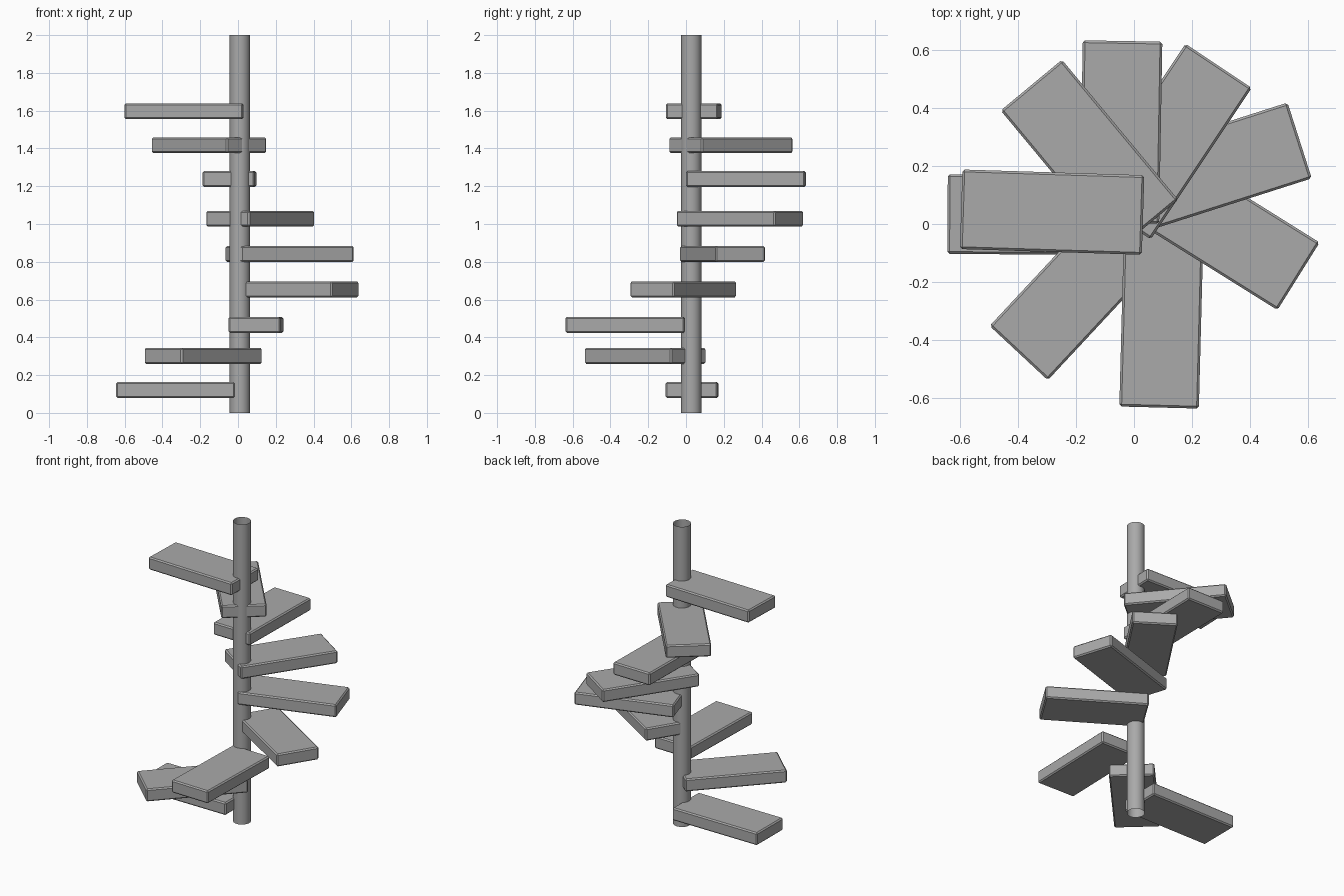
import bpy
from math import radians

cube = bpy.data.objects.get("Cube")
if cube:
    bpy.data.objects.remove(cube, do_unlink=True)

# One plain grey for everything
grey = bpy.data.materials.new("stone grey")
grey.use_nodes = True
colour = (0.4, 0.4, 0.4, 1)
grey.diffuse_color = colour
grey.node_tree.nodes["Principled BSDF"].inputs["Base Color"].default_value = colour

# Central pole: a thin open tube
bpy.ops.mesh.primitive_cylinder_add(vertices=32, radius=0.054, depth=2,
                                    end_fill_type='NOTHING', location=(0.01, 0.028, 1))
pole = bpy.context.object
pole.name = "central_pole"
pole.data.materials.append(grey)
bpy.ops.object.shade_smooth_by_angle(angle=radians(30))


def add_step(number, x, y, z, turn):
    """One bevelled tread, centred at x, y, z and turned about z."""
    bpy.ops.mesh.primitive_cube_add(size=1, location=(x, y, z),
                                    rotation=(0, 0, radians(turn)))
    step = bpy.context.object
    step.name = f"step_{number}"
    step.scale = (0.629, 0.275, 0.084)
    bpy.ops.object.transform_apply(location=False, rotation=False, scale=True)
    bevel = step.modifiers.new("soft_edges", 'BEVEL')
    bevel.width = 0.008
    bevel.segments = 1
    step.data.materials.append(grey)


# Treads winding up the pole: x, y, z, turn
treads = [
    (-0.33, 0.032, 0.121, -0.4),
    (-0.184, -0.216, 0.302, 47),
    (0.095, -0.32, 0.466, 88.5),
    (0.302, -0.014, 0.654, -32),
    (0.273, 0.193, 0.841, 17.7),
    (0.118, 0.285, 1.028, 56.3),
    (-0.045, 0.318, 1.238, 89),
    (-0.154, 0.238, 1.417, 129.7),
    (-0.283, 0.041, 1.597, -1.8),
]
for number, tread in enumerate(treads, 1):
    add_step(number, *tread)
